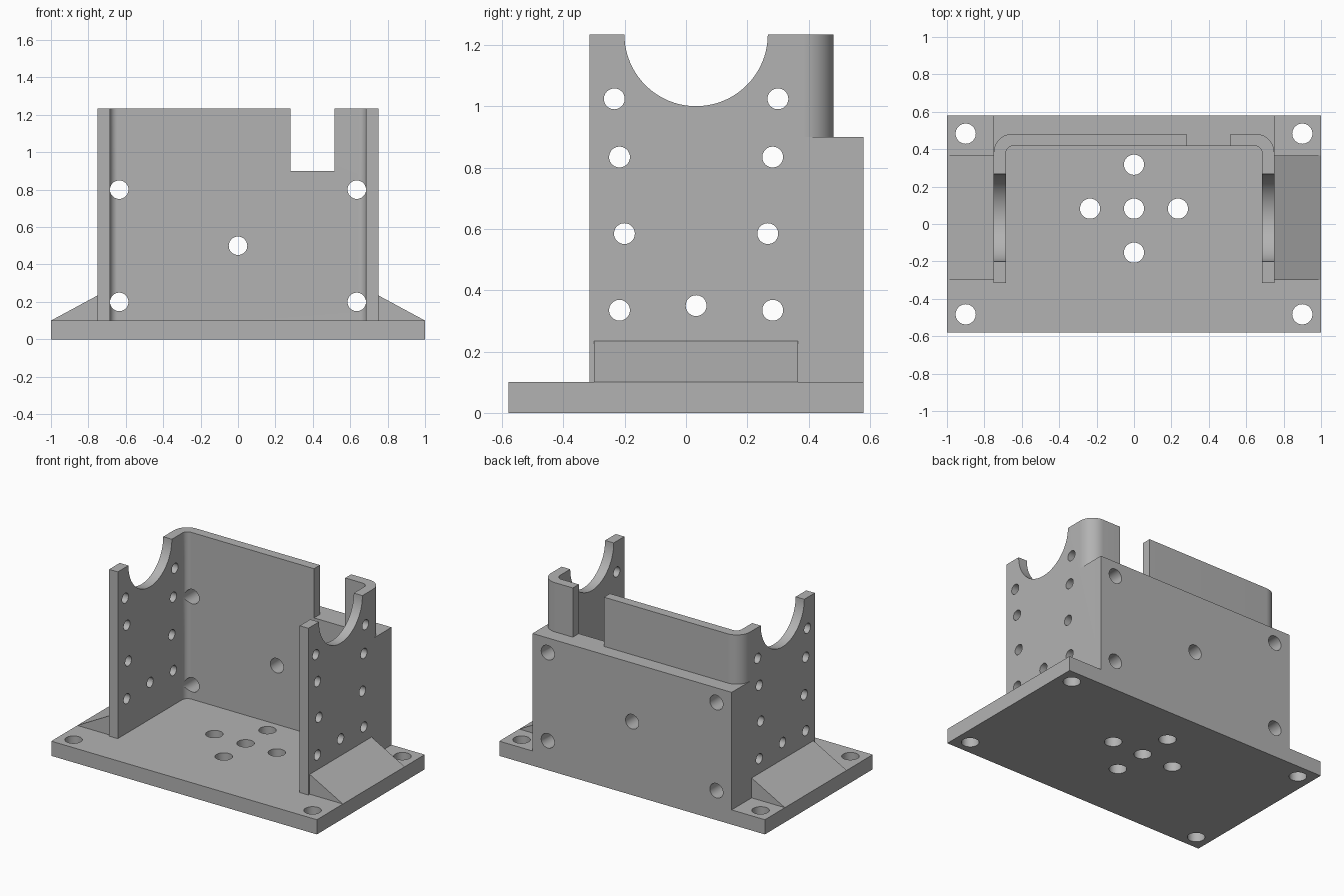
import bpy, bmesh
from math import sin, cos, pi, radians
from mathutils import Vector, Matrix

if "Cube" in bpy.data.objects:
    bpy.data.objects.remove(bpy.data.objects["Cube"], do_unlink=True)

grey = bpy.data.materials.new("light_grey")
grey.use_nodes = True
colour = (0.45, 0.45, 0.45, 1)
grey.diffuse_color = colour
grey.node_tree.nodes["Principled BSDF"].inputs["Base Color"].default_value = colour


def prism(bm, points, low, high, axis="Z"):
    """Extrude a closed profile along an axis: XY along Z, XZ along Y, YZ along X."""
    place = {"Z": lambda a, b, h: (a, b, h),
             "Y": lambda a, b, h: (a, h, b),
             "X": lambda a, b, h: (h, a, b)}[axis]
    face = bm.faces.new([bm.verts.new(place(a, b, low)) for a, b in points])
    new = bmesh.ops.extrude_face_region(bm, geom=[face])["geom"]
    move = Vector(place(0, 0, high - low))
    bmesh.ops.translate(bm, vec=move, verts=[v for v in new if isinstance(v, bmesh.types.BMVert)])


def rect(a0, b0, a1, b1):
    return [(a0, b0), (a1, b0), (a1, b1), (a0, b1)]


def arc(a, b, r, start, end, steps):
    angles = [radians(start + (end - start) * i / steps) for i in range(steps + 1)]
    return [(a + r * cos(t), b + r * sin(t)) for t in angles]


def circle(a, b, r, steps=40):
    return arc(a, b, r, 0, 360, steps)[:-1]


def make(name, prisms):
    bm = bmesh.new()
    for p in prisms:
        prism(bm, *p)
    bmesh.ops.recalc_face_normals(bm, faces=bm.faces)
    mesh = bpy.data.meshes.new(name)
    bm.to_mesh(mesh)
    bm.free()
    mesh.materials.append(grey)
    ob = bpy.data.objects.new(name, mesh)
    bpy.context.collection.objects.link(ob)
    return ob


def activate(ob):
    bpy.ops.object.select_all(action="DESELECT")
    ob.select_set(True)
    bpy.context.view_layer.objects.active = ob


def cut(ob, prisms):
    cutter = make("cutter", prisms)
    cutter.hide_render = True
    mod = ob.modifiers.new("cut", "BOOLEAN")
    mod.operation, mod.solver, mod.object = "DIFFERENCE", "EXACT", cutter
    activate(ob)
    bpy.ops.object.modifier_apply(modifier=mod.name)
    bpy.data.objects.remove(cutter, do_unlink=True)


def finish(ob):
    activate(ob)
    bpy.ops.object.shade_smooth_by_angle(angle=radians(30))


BASE, STEP, TOP = 0.1, 0.9, 1.235      # heights
WALL, INNER = 0.75, 0.685              # half widths outside and inside
FRONT, INSIDE, REAR, BACK = -0.315, 0.418, 0.482, 0.58

# Base plate with corner and centre holes
base = make("base_plate", [(rect(-1, -BACK, 1, BACK), 0, BASE)])
spots = [(x, y) for x in (-0.9, 0.9) for y in (-0.483, 0.483)]
spots += [(0, 0.082), (0.235, 0.082), (-0.235, 0.082), (0, 0.317), (0, -0.153)]
cut(base, [(circle(x, y, 0.054), -0.1, 0.3) for x, y in spots])
finish(base)

# Upright housing: outer block, hollowed by a cavity with rounded rear corners
housing = make("housing", [(rect(-WALL, FRONT, WALL, BACK), BASE, TOP)])
r = 0.04
cavity = [(-INNER, -0.5), (INNER, -0.5)]
cavity += arc(INNER - r, INSIDE - r, r, 0, 90, 10) + arc(r - INNER, INSIDE - r, r, 90, 180, 10)
cut(housing, [(cavity, -0.1, 1.5)])

# Stepped back: thin rounded wall above the thick lower block
R = 0.1
step = [(0.9, 0.7), (0.9, REAR - R)] + arc(WALL - R, REAR - R, R, 0, 90, 14)
step += arc(R - WALL, REAR - R, R, 90, 180, 14) + [(-0.9, REAR - R), (-0.9, 0.7)]
cut(housing, [(step, STEP, 1.5)])

# Cable notch and shaft cradles
cut(housing, [(rect(0.28, STEP, 0.515, 1.5), 0.3, 0.7, "Y")])
cut(housing, [(circle(0.033, TOP, 0.234, 80), -1, 1, "X")])

# Side and back mounting holes
side = [(0.033 + s * d, z) for s in (-1, 1)
        for d, z in ((0.267, 1.025), (0.25, 0.835), (0.234, 0.585), (0.25, 0.335))]
side.append((0.033, 0.35))
cut(housing, [(circle(y, z, 0.034), -1, 1, "X") for y, z in side])
rear = [(x, z) for x in (-0.635, 0.635) for z in (0.2, 0.8)] + [(0, 0.5)]
cut(housing, [(circle(x, z, 0.0495), 0.372, 0.7, "Y") for x, z in rear])
finish(housing)

# Sloped gussets on both sides
for name, s in (("left_gusset", 1), ("right_gusset", -1)):
    make(name, [([(s * WALL, BASE), (s, BASE), (s * WALL, 0.235)], -0.3, 0.365, "Y")])
